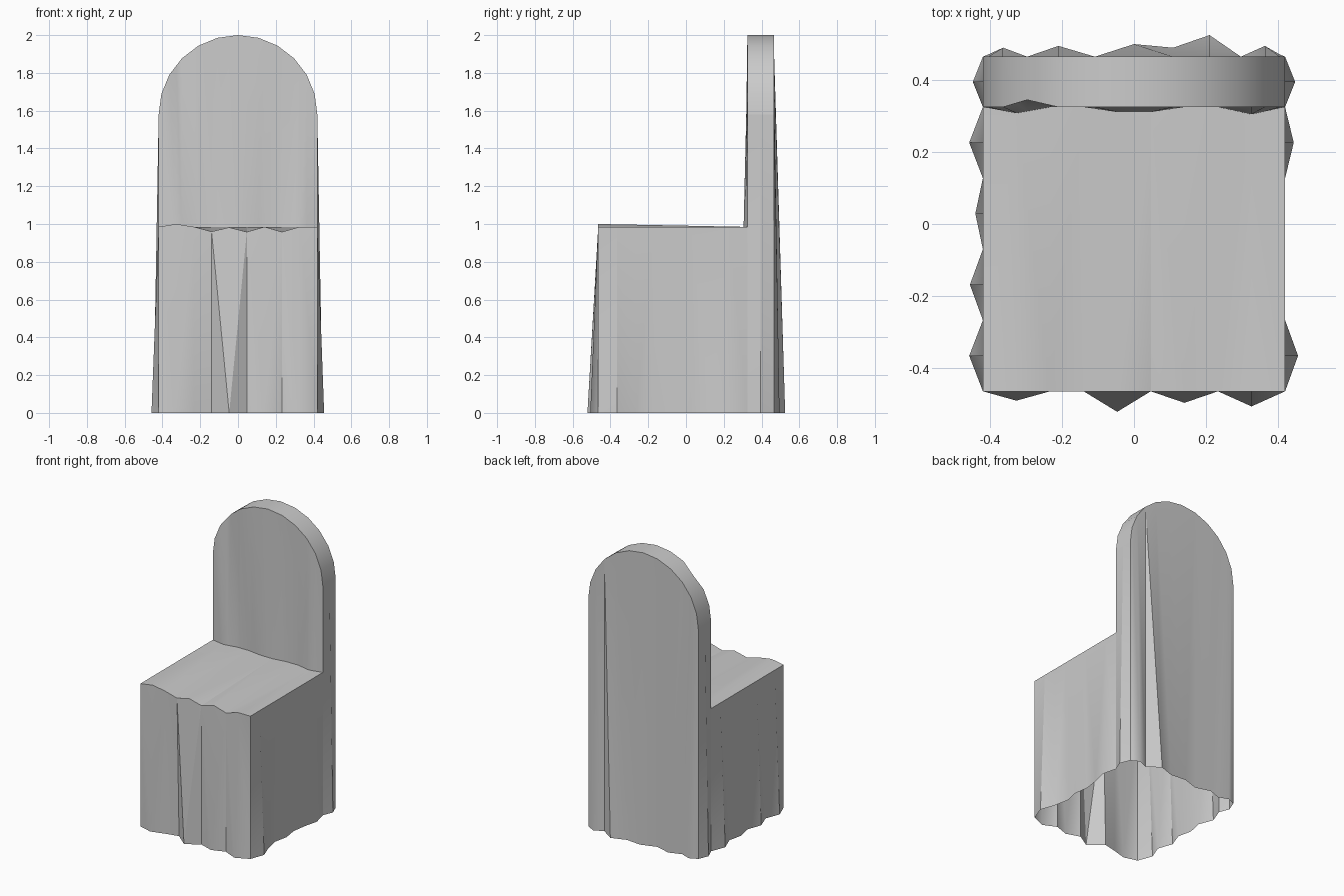
import bpy, bmesh, math
from mathutils import Vector

if "Cube" in bpy.data.objects:
    bpy.data.objects.remove(bpy.data.objects["Cube"], do_unlink=True)

W, FRONT, REST, BACK = 0.42, -0.465, 0.325, 0.465
SEAT, SPRING = 0.985, 1.58

fabric = bpy.data.materials.new("grey fabric")
fabric.use_nodes = True
GREY = (0.6, 0.6, 0.6, 1)
fabric.diffuse_color = GREY
fabric.node_tree.nodes["Principled BSDF"].inputs["Base Color"].default_value = GREY


def sheet(name, top, bottom, facing):
    """Stretch cloth between two matching edges, facing outward."""
    bm = bmesh.new()
    rows = [[bm.verts.new(p) for p in edge] for edge in (top, bottom)]
    for i in range(len(top) - 1):
        bm.faces.new((rows[0][i], rows[1][i], rows[1][i + 1], rows[0][i + 1]))
    bmesh.ops.triangulate(bm, faces=bm.faces[:])
    bm.normal_update()
    if sum((f.normal.dot(Vector(facing)) for f in bm.faces), 0.0) < 0:
        bmesh.ops.reverse_faces(bm, faces=bm.faces[:])
    mesh = bpy.data.meshes.new(name)
    bm.to_mesh(mesh)
    bm.free()
    mesh.materials.append(fabric)
    obj = bpy.data.objects.new(name, mesh)
    bpy.context.collection.objects.link(obj)
    bpy.ops.object.select_all(action="DESELECT")
    obj.select_set(True)
    bpy.context.view_layer.objects.active = obj
    bpy.ops.object.shade_smooth_by_angle(angle=math.radians(30))
    return obj


def spaced(a, b, n):
    return [a + (b - a) * i / n for i in range(n + 1)]


def sample(edge, x):
    """Point on an edge at a given x."""
    for a, b in zip(edge, edge[1:]):
        if a[0] - 1e-6 <= x <= b[0] + 1e-6:
            return Vector(a).lerp(Vector(b), (x - a[0]) / (b[0] - a[0]))


# Rounded top of the backrest
arch = [(-W * math.cos(math.pi * i / 12), SPRING + W * math.sin(math.pi * i / 12))
        for i in range(13)]
arch_back = [(x, BACK, z) for x, z in arch]
arch_front = [(x, REST + (0.02 if i == 3 else 0), z) for i, (x, z) in enumerate(arch)]

# Back panel with folds along the hem
folds = [0, 0.006, 0.025, 0, 0.03, 0, 0.035, 0.025, 0.06, 0, 0.03, 0.006, 0]
sheet("back_panel", arch_back,
      [(x, BACK + d, 0) for (x, z), d in zip(arch, folds)], (0, 1, 0))
sheet("backrest_rim", arch_back, arch_front, (0, 0, 1))

# Seat edges, front and rear
xs = spaced(-W, W, 9)
dips = [0, 0.015, 0, -0.025, -0.003, -0.027, 0, -0.027, 0, 0]
seat_front = [(x, FRONT, SEAT + d) for x, d in zip(xs, dips)]
bulges = [0, 0.017, 0, 0, 0.014, 0.014, 0, 0, 0.02, 0]
seat_rear = [(x, REST - d, SEAT) for x, d in zip(xs, bulges)]
sheet("seat_top", seat_rear, seat_front, (0, 0, 1))

# Front panel
folds = [0, 0.026, 0, -0.022, 0.057, 0, 0.032, 0, 0.042, 0]
sheet("front_panel", seat_front,
      [(x, FRONT - d, 0) for x, d in zip(xs, folds)], (0, -1, 0))

# Front of the backrest, joining the arch to the rear seat edge
both = sorted({round(p[0], 5) for p in arch_front + seat_rear})
sheet("backrest_front", [sample(arch_front, x) for x in both],
      [sample(seat_rear, x) for x in both], (0, -1, 0))

# Side panels: low under the seat, tall beside the backrest
seat_ys = spaced(FRONT, REST, 8)
rest_ys = spaced(REST, BACK, 2)
side_folds = {
    "left": (1, [0, 0.036, 0, -0.02, 0, -0.015, 0, 0.024, 0], [0, 0.028, 0]),
    "right": (-1, [0, 0.038, 0, 0.036, 0, 0.021, 0, 0.038, 0], [0, 0.028, 0]),
}
for side, (s, low, tall) in side_folds.items():
    for part, ys, top, fold in (("seat_side", seat_ys, SEAT, low),
                                ("backrest_side", rest_ys, SPRING, tall)):
        sheet(f"{side}_{part}", [(s * W, y, top) for y in ys],
              [(s * (W + d), y, 0) for y, d in zip(ys, fold)], (s, 0, 0))
